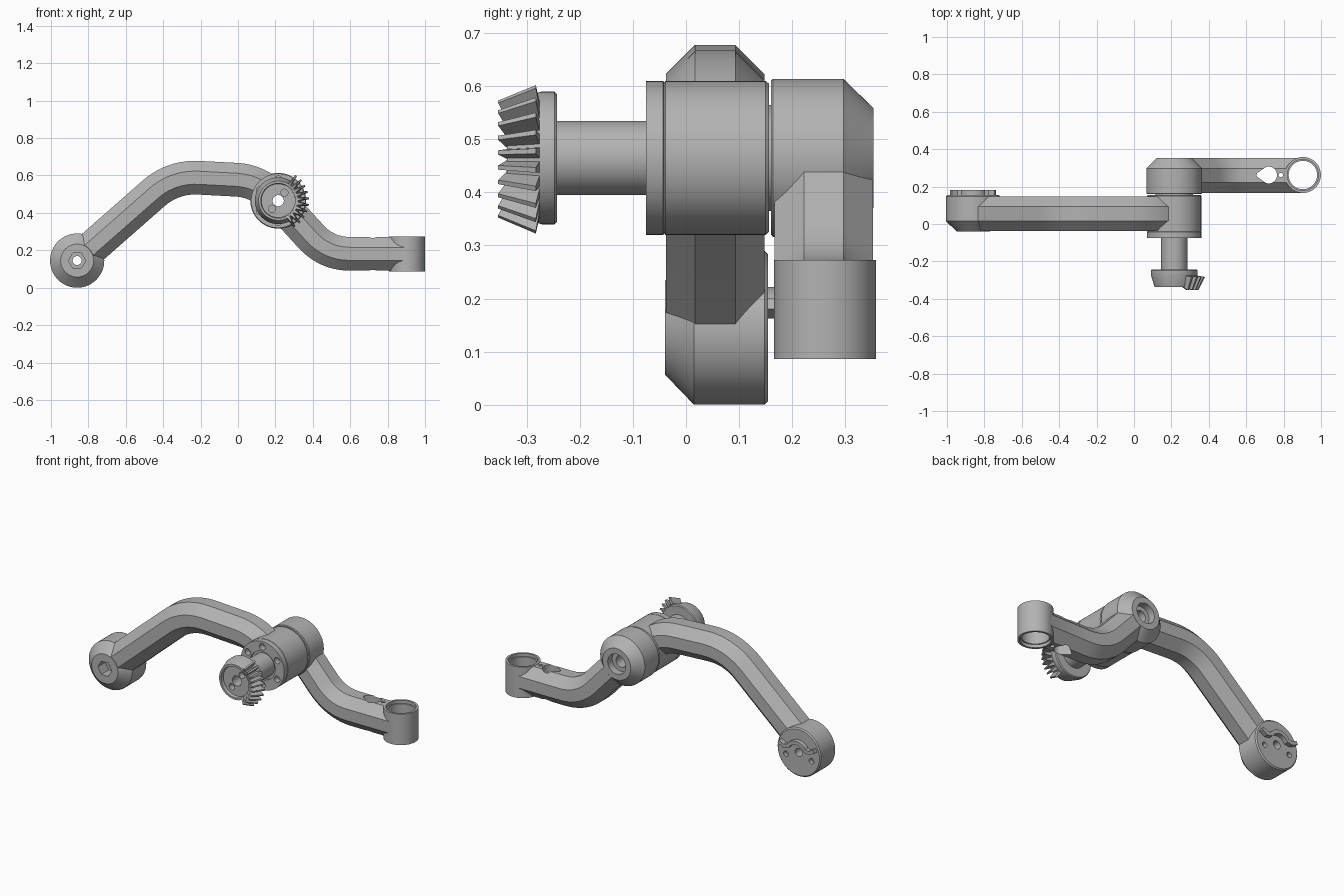
import bpy, bmesh
from math import sin, cos, pi, radians, atan2
from mathutils import Vector

if "Cube" in bpy.data.objects:
    bpy.data.objects.remove(bpy.data.objects["Cube"])

metal = bpy.data.materials.new("grey_metal")
metal.use_nodes = True
grey = (0.45, 0.45, 0.45, 1)
metal.diffuse_color = grey
metal.node_tree.nodes["Principled BSDF"].inputs["Base Color"].default_value = grey

FOOT = (-0.86, 0.145)     # x, z of the long arm's free end
PIVOT = (0.215, 0.465)    # x, z of the shared pivot
EYE = (0.903, 0.262)      # x, y of the short arm's upright eye


def make(name, bm):
    bmesh.ops.recalc_face_normals(bm, faces=bm.faces)
    mesh = bpy.data.meshes.new(name)
    bm.to_mesh(mesh)
    bm.free()
    mesh.materials.append(metal)
    obj = bpy.data.objects.new(name, mesh)
    bpy.context.collection.objects.link(obj)
    return obj


def skin(name, rings, wrap=False):
    """Join rings of points into one solid or, wrapped, a tube."""
    bm = bmesh.new()
    loops = [[bm.verts.new(p) for p in ring] for ring in rings]
    n = len(loops[0])
    pairs = list(zip(loops, loops[1:]))
    if wrap:
        pairs.append((loops[-1], loops[0]))
    else:
        bm.faces.new(loops[0])
        bm.faces.new(loops[-1])
    for a, b in pairs:
        for i in range(n):
            j = (i + 1) % n
            bm.faces.new((a[i], a[j], b[j], b[i]))
    return make(name, bm)


def lathe(name, centre, profile, axis="y", segs=64, wrap=False):
    """Turn (radius, height) pairs about a y or z axis."""
    u, v = centre
    rings = []
    for r, h in profile:
        circle = [(u + r * cos(2 * pi * i / segs), v + r * sin(2 * pi * i / segs))
                  for i in range(segs)]
        rings.append([(a, h, b) if axis == "y" else (a, b, h) for a, b in circle])
    return skin(name, rings, wrap)


def rod(centre, r, lo, hi, axis="y", segs=32):
    return lathe("cutter", centre, [(r, lo), (r, hi)], axis, segs)


def combine(obj, other, operation):
    mod = obj.modifiers.new(operation, "BOOLEAN")
    mod.operation, mod.solver, mod.object = operation, "EXACT", other
    bpy.context.view_layer.objects.active = obj
    bpy.ops.object.modifier_apply(modifier=mod.name)
    bpy.data.objects.remove(other)


def fillet(points, trims, steps=10):
    """Round the inner corners of a path in the xz plane."""
    pts = [Vector(p) for p in points]
    path = [pts[0]]
    for before, corner, after, t in zip(pts, pts[1:], pts[2:], trims):
        a = corner + (before - corner).normalized() * t
        b = corner + (after - corner).normalized() * t
        for i in range(steps + 1):
            s = i / steps
            path.append(a * (1 - s) ** 2 + corner * 2 * s * (1 - s) + b * s * s)
    return path + [pts[-1]]


def arm(name, points, trims, y0, y1, half=0.09, cut=0.055):
    """Sweep a chamfered bar along a rounded path."""
    path = fillet(points, trims)
    section = [(y0, half - cut), (y0 + cut, half), (y1 - cut, half), (y1, half - cut)]
    section += [(y, -h) for y, h in reversed(section)]
    rings = []
    for i, p in enumerate(path):
        d = path[min(i + 1, len(path) - 1)] - path[max(i - 1, 0)]
        d.normalize()
        rings.append([(p.x - d.y * h, y, p.y + d.x * h) for y, h in section])
    return skin(name, rings)


# Long arm with a chamfered foot and the front hub
long_arm = arm("long_arm", [FOOT, (-0.348, 0.595), (0.09, 0.572), PIVOT],
               [0.14, 0.1], -0.038, 0.148)
foot = lathe("foot", FOOT, [(0.088, -0.04), (0.145, 0.015), (0.145, 0.148), (0.138, 0.155)])
hub = lathe("hub", PIVOT, [(0.145, -0.075), (0.145, -0.043), (0.142, -0.041),
                           (0.145, -0.039), (0.145, 0.15), (0.14, 0.156)])
combine(long_arm, foot, "UNION")
combine(long_arm, hub, "UNION")
for cutter in (rod(FOOT, 0.046, -0.1, 0.03, segs=6), rod(FOOT, 0.024, -0.1, 0.3),
               rod(PIVOT, 0.05, -0.2, 0.3), rod(PIVOT, 0.085, -0.2, -0.06)):
    combine(long_arm, cutter, "DIFFERENCE")
for i in range(6):
    a = radians(60 * i + 30)
    spot = (PIVOT[0] + 0.113 * cos(a), PIVOT[1] + 0.113 * sin(a))
    combine(long_arm, rod(spot, 0.019, -0.2, -0.04, segs=20), "DIFFERENCE")

# Raised wavy rib and small holes on the back of the foot
rib_path = [(0.118, 0.045), (0.085, 0.028)]
rib_path += [(0.066 * cos(radians(a)), 0.066 * sin(radians(a))) for a in range(30, 151, 12)]
rib_path += [(-0.085, 0.028), (-0.118, 0.045)]
rib_rings = []
for i, p in enumerate(rib_path):
    q, o = rib_path[min(i + 1, len(rib_path) - 1)], rib_path[max(i - 1, 0)]
    d = Vector((q[0] - o[0], q[1] - o[1])).normalized() * 0.011
    x, z = FOOT[0] + p[0], FOOT[1] + p[1]
    rib_rings.append([(x - s * d.y, y, z + s * d.x)
                      for s, y in ((1, 0.145), (1, 0.182), (-1, 0.182), (-1, 0.145))])
foot_rib = skin("foot_rib", rib_rings)
for side in (-1, 1):
    spot = (FOOT[0] + side * 0.085, FOOT[1] - 0.03)
    combine(long_arm, rod(spot, 0.016, 0.13, 0.3, segs=20), "DIFFERENCE")

# Short arm with the rear hub and the upright eye
short_arm = arm("short_arm", [PIVOT, (0.475, 0.181), EYE[:1] + (0.181,)],
                [0.125], 0.167, 0.352)
rear_hub = lathe("rear_hub", PIVOT, [(0.145, 0.16), (0.149, 0.164),
                                     (0.149, 0.297), (0.094, 0.353)])
eye = lathe("eye", EYE, [(0.096, 0.086), (0.096, 0.273)], "z")
combine(short_arm, rear_hub, "UNION")
combine(short_arm, eye, "UNION")

# Teardrop slot, pin hole and bores of the short arm
drop = [(0.72 + 0.045 * cos(radians(a)), EYE[1] + 0.045 * sin(radians(a)))
        for a in range(-110, 111, 10)]
drop += [(0.67 + 0.015 * cos(radians(a)), EYE[1] + 0.015 * sin(radians(a)))
         for a in range(120, 241, 20)]
slot = skin("cutter", [[(x, y, z) for x, y in drop] for z in (0, 0.4)])
for cutter in (slot, rod((0.785, EYE[1]), 0.012, 0, 0.4, "z", 16),
               rod(EYE, 0.076, 0, 0.4, "z", 64), rod(EYE, 0.083, 0.255, 0.4, "z", 64),
               rod(EYE, 0.083, 0, 0.105, "z", 64),
               rod(PIVOT, 0.035, 0, 0.5), rod(PIVOT, 0.06, 0.31, 0.5)):
    combine(short_arm, cutter, "DIFFERENCE")

# Hollow shaft joining gear and hubs
shaft = lathe("shaft", PIVOT, [(0.07, -0.26), (0.07, 0.145), (0.1, 0.15), (0.1, 0.17),
                               (0.03, 0.17), (0.03, -0.26)], wrap=True)

# Bevel gear body with a dished face
gear_body = lathe("gear_body", PIVOT, [
    (0.12, -0.243), (0.125, -0.248), (0.125, -0.272), (0.105, -0.337), (0.093, -0.337),
    (0.09, -0.318), (0.03, -0.318), (0.03, -0.243)], wrap=True)
for side in (-1, 1):
    spot = (PIVOT[0] + side * 0.033, PIVOT[1] + side * 0.043)
    combine(gear_body, rod(spot, 0.019, -0.4, -0.28, segs=20), "DIFFERENCE")

# Gear teeth on the outer side only
tooth_profile = [(0.1, -0.272, 0.013), (0.165, -0.283, 0.005),
                 (0.13, -0.354, 0.004), (0.09, -0.335, 0.01)]
teeth = []
for i in range(10):
    a = radians(-58 + 12.5 * i)
    rings = [[(PIVOT[0] + r * cos(a) - s * w * sin(a), y, PIVOT[1] + r * sin(a) + s * w * cos(a))
              for r, y, w in tooth_profile] for s in (-1, 1)]
    teeth.append(skin("gear_tooth", rings))

# Smooth the rounded parts and keep the hard edges
bpy.ops.object.select_all(action="DESELECT")
for part in (long_arm, short_arm, foot_rib, shaft, gear_body):
    part.select_set(True)
bpy.context.view_layer.objects.active = long_arm
bpy.ops.object.shade_smooth_by_angle(angle=radians(25))
